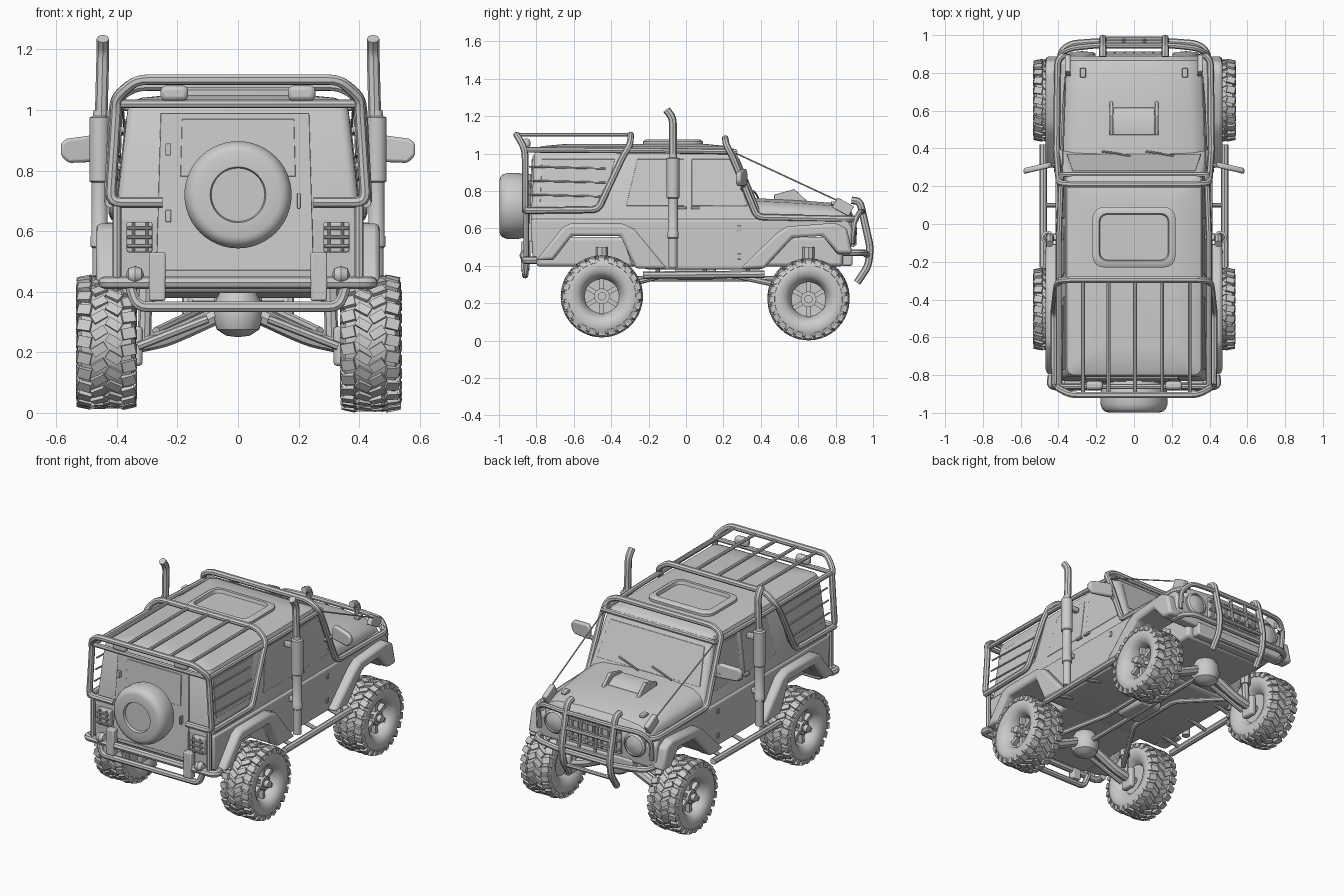
import bpy, bmesh
from math import sin, cos, pi
from mathutils import Vector, Matrix

def mesh(name, verts, faces, bevel=0.0):
    me = bpy.data.meshes.new(name)
    me.from_pydata([tuple(v) for v in verts], [], faces)
    bm = bmesh.new(); bm.from_mesh(me)
    bmesh.ops.recalc_face_normals(bm, faces=bm.faces)
    bm.to_mesh(me); bm.free()
    ob = bpy.data.objects.new(name, me)
    bpy.context.collection.objects.link(ob)
    if bevel:
        m = ob.modifiers.new("bevel", 'BEVEL')
        m.width, m.segments, m.limit_method = bevel, 2, 'ANGLE'
    return ob

def loft(name, rings, bevel=0.0):
    n = len(rings[0])
    f = [[k*n+i, k*n+(i+1) % n, (k+1)*n+(i+1) % n, (k+1)*n+i] for k in range(len(rings)-1) for i in range(n)]
    f += [list(range(n))[::-1], list(range((len(rings)-1)*n, len(rings)*n))]
    return mesh(name, [v for r in rings for v in r], f, bevel)

def lathe(name, prof, axis='X', loc=(0, 0, 0), seg=32):
    def p(r, a, t):
        u, v = r*cos(t), r*sin(t)
        return {'X': (a, u, v), 'Y': (u, a, v), 'Z': (u, v, a)}[axis]
    ob = loft(name, [[p(max(r, .0005), a, 2*pi*i/seg) for i in range(seg)] for r, a in prof])
    ob.location = loc
    return ob

def box(name, loc, size, bevel=0.005, rot=(0, 0, 0), mirror=False):
    x, y, z = [s/2 for s in size]
    ob = loft(name, [[(-x, -y, k), (x, -y, k), (x, y, k), (-x, y, k)] for k in (-z, z)], bevel)
    ob.location, ob.rotation_euler = loc, rot
    if mirror:
        box(name, (-loc[0], loc[1], loc[2]), size, bevel, (rot[0], -rot[1], -rot[2]))
    return ob

def prism(name, yz, x0, x1, bevel=0.0, mirror=False):
    loft(name, [[(x, y, z) for y, z in yz] for x in (x0, x1)], bevel)
    if mirror:
        prism(name, yz, -x0, -x1, bevel)

def tube(name, pts, r, mirror=False, fillet=0.035):
    P = [Vector(p) for p in pts]
    out = []
    for i, p in enumerate(P):
        if i in (0, len(P)-1):
            out.append(p); continue
        a, b = P[i-1]-p, P[i+1]-p
        a = p+a.normalized()*min(fillet, a.length*.45)
        b = p+b.normalized()*min(fillet, b.length*.45)
        out += [a*(1-t)**2+p*2*t*(1-t)+b*t*t for t in (0, .25, .5, .75, 1)]
    cu = bpy.data.curves.new(name, 'CURVE')
    cu.dimensions, cu.bevel_depth, cu.bevel_resolution, cu.use_fill_caps = '3D', r, 2, True
    s = cu.splines.new('POLY'); s.points.add(len(out)-1)
    for q, v in zip(s.points, out):
        q.co = (*v, 1)
    bpy.context.collection.objects.link(bpy.data.objects.new(name, cu))
    if mirror:
        tube(name, [(-x, y, z) for x, y, z in pts], r, False, fillet)

def hoop(name, half, r):
    tube(name, half + [(-x, y, z) for x, y, z in half[::-1]], r)

def rrect(hx, y0, y1, r, z, n=4):
    out = []
    for cx, cy, a in ((hx-r, y1-r, 0), (r-hx, y1-r, 1), (r-hx, y0+r, 2), (hx-r, y0+r, 3)):
        out += [(cx+r*cos((a+k/n)*pi/2), cy+r*sin((a+k/n)*pi/2), z) for k in range(n+1)]
    return out

# Lower body with wheel arches, inner floor
prism("lower_body", [(-.82, .43), (-.71, .43), (-.62, .56), (-.34, .56), (-.29, .40), (-.2, .38), (.4, .38),
      (.46, .43), (.57, .55), (.73, .56), (.81, .46), (.88, .46), (.89, .6), (.86, .65), (-.83, .65)], -.415, .415, .012)
box("floor", (0, .02, .475), (.58, 1.64, .16), .02)
# Cabin and roof
loft("cabin", [rrect(.405, -.83, .42, .03, .64), rrect(.365, -.81, .27, .03, 1.0), rrect(.355, -.80, .255, .04, 1.025),
               rrect(.32, -.77, .22, .05, 1.04), rrect(.22, -.66, .12, .05, 1.05)])
def sec(y, w, d):
    h = [(w, .6), (w, .68+d), (w-.02, .71+d), (w-.08, .735+d), (.12, .75+d)]
    return [(x, y, z) for x, z in h] + [(-x, y, z) for x, z in h[::-1]]
loft("hood", [sec(.36, .39, .012), sec(.6, .38, .0), sec(.8, .365, -.015), sec(.865, .36, -.035), sec(.89, .345, -.07)])
# Hood scoop
prism("hood_scoop", [(.47, .74), (.47, .775), (.56, .78), (.62, .75)], -.11, .11, .006)
prism("scoop_side", [(.47, .74), (.47, .78), (.58, .81), (.66, .735)], .11, .13, .004, True)
# Wheel arch flares
prism("rear_flare", [(-.80, .43), (-.66, .605), (-.62, .625), (-.34, .625), (-.28, .60), (-.10, .385), (-.27, .385),
      (-.30, .45), (-.35, .56), (-.61, .56), (-.71, .43)], .38, .468, .016, True)
prism("front_flare", [(.29, .385), (.48, .57), (.54, .61), (.80, .63), (.86, .60), (.89, .465), (.81, .465),
      (.73, .56), (.57, .55), (.45, .42), (.42, .385)], .38, .468, .016, True)

# Side windows following the tilted cabin sides
def side(z):
    return .405-(z-.64)*.111
def side_panel(name, yz, t):
    for s in (1, -1):
        loft(name, [[(s*(side(z)+d), y, z) for y, z in yz] for d in (-.01, t)], .002)
side_panel("door_window", [(.03, .72), (.33, .72), (.245, .97), (.03, .97)], .003)
side_panel("middle_window", [(-.32, .72), (-.01, .72), (-.01, .97), (-.26, .97)], .003)
side_panel("rear_window", [(-.78, .74), (-.44, .74), (-.38, .97), (-.77, .97)], .003)
for z in (.78, .855, .93):
    tube("window_bar", [(side(z)+.012, -.84, z), (side(z)+.008, -.43, z-.01)], .005, True)
for y in (-.02, .05):
    box("door_handle", (.403, y, .71), (.02, .045, .014), .003, mirror=True)
for z in (.45, .60):
    box("hinge", (.417, .285, z), (.012, .02, .03), .003, mirror=True)
# Windshield and wipers
def wy(z):
    return .42-(z-.64)*.417
loft("windshield", [[(x, wy(z)+d, z) for x, z in ((-.355, .765), (.355, .765), (.325, .975), (-.325, .975))] for d in (-.01, .004)], .002)
for x in (-.17, .06):
    tube("wiper", [(x, .385, .765), (x+.07, .375, .785), (x+.15, .36, .80)], .005)
# Roof hatch
loft("roof_hatch", [rrect(.22, -.23, .09, .06, 1.02), rrect(.22, -.23, .09, .06, 1.065), rrect(.205, -.215, .075, .05, 1.075),
                    rrect(.185, -.195, .055, .04, 1.075), rrect(.18, -.19, .05, .04, 1.055)])
# Rear door, spare wheel, tail lights
loft("rear_door", [[(x, -.833+.054*(z-.64)-d, z) for x, z in ((-.27, .47), (.25, .47), (.235, .99), (-.255, .99))] for d in (-.03, .005)], .002)
loft("rear_door_window", [[(x, -.835+.054*(z-.64)-d, z) for x, z in ((-.19, .78), (.19, .78), (.185, .97), (-.185, .97))] for d in (-.03, .008)], .002)
lathe("spare_wheel", [(.0, -.83), (.12, -.83), (.15, -.86), (.17, -.87), (.177, -.90), (.177, -.955), (.168, -.98), (.155, -.992),
                      (.14, -.997), (.092, -.997), (.088, -.98), (0, -.98)], 'Y', (0, 0, .72), 48)
for z in (.65, .87):
    box("rear_hinge", (-.23, -.842, z), (.018, .025, .04), .003)
box("rear_handle", (.2, -.842, .7), (.012, .02, .05), .003)
box("tail_light", (.325, -.835, .58), (.085, .05, .10), .006, mirror=True)
for z in (.55, .58, .61):
    tube("tail_light_guard", [(.285, -.868, z), (.365, -.868, z)], .006, True)
for x in (.30, .345):
    tube("tail_light_guard", [(x, -.865, .535), (x, -.865, .63)], .005, True)
box("roof_lamp", (.21, -.855, 1.055), (.09, .045, .05), .015, mirror=True)

# Roof rack and outer cage
hoop("rear_hoop", [(.25, -.86, .695), (.422, -.86, .695), (.402, -.86, 1.0), (.402, -.87, 1.04), (.335, -.905, 1.10)], .018)
tube("rear_post", [(.40, -.855, .695), (.40, -.855, .43)], .015, True)
hoop("middle_hoop", [(.422, -.86, .695), (.425, -.47, .70), (.41, -.335, .99), (.402, -.30, 1.045), (.335, -.295, 1.10)], .018)
hoop("front_hoop", [(.355, .91, .65), (.405, .87, .65), (.41, .38, .66), (.40, .25, .98), (.395, .215, 1.045), (.335, .21, 1.08)], .018)
tube("roof_rail", [(.385, .27, 1.01), (.398, -.1, 1.015), (.398, -.865, 1.02)], .015, True)
for y, z in ((-.86, 1.02), (.262, 1.01)):
    tube("cage_cross_bar", [(.395, y, z), (-.395, y, z)], .014)
for x in (-.27, -.135, .005, .15, .295):
    tube("rack_slat", [(x, -.295, 1.10), (x, -.905, 1.10)], .010)
tube("limb_wire", [(.38, .27, 1.0), (.36, .85, .73)], .004, True)
box("wire_bracket", (.35, .84, .715), (.03, .10, .06), .005, (-.5, 0, 0), True)
box("hood_latch", (.27, .80, .735), (.03, .05, .02), .004, mirror=True)
# Snorkels and mirrors
for s in (1, -1):
    lathe("snorkel", [(.024, .39), (.024, .545), (.03, .55), (.03, .58), (.027, .585), (.027, .76), (.034, .765), (.034, .975),
                      (.022, .98), (.02, 1.0)], 'Z', (s*.457, -.07, 0), 20)
    tube("snorkel_top", [(s*.452, -.07, .96), (s*.446, -.07, 1.19), (s*.446, -.105, 1.235)], .021)
    box("snorkel_mount", (s*.43, -.07, .60), (.05, .04, .03))
    box("snorkel_mount", (s*.415, -.07, .93), (.08, .03, .03))
    loft("mirror", [[(s*x, y+d, z) for x, y, z in ((.435, .30, .83), (.56, .27, .825), (.585, .265, .85), (.585, .265, .89),
          (.565, .27, .905), (.455, .295, .92), (.435, .30, .90))] for d in (0, .03)], .01)
tube("mirror_arm", [(.37, .30, .80), (.46, .315, .86)], .012, True)

# Front face: grille, headlights
box("grille", (0, .885, .585), (.36, .03, .17), .006)
for k in range(7):
    box("grille_slat", (-.15+.05*k, .903, .585), (.012, .015, .155), .003)
for z in (.53, .585, .64):
    box("grille_bar", (0, .905, z), (.36, .015, .012), .003)
for s in (1, -1):
    lathe("headlight", [(.07, .87), (.072, .90), (.06, .91), (.057, .902), (.03, .912), (.0, .915)], 'Y', (s*.275, 0, .585), 28)
# Bull bar and front bumper
tube("bull_bar_upright", [(.165, .885, .75), (.165, .93, .745), (.165, .985, .50), (.165, .975, .40), (.165, .915, .31)], .02, True)
hoop("bull_bar_loop", [(.385, .885, .52), (.39, .90, .64), (.335, .93, .69), (.2, .945, .69)], .015)
for z, y in ((.60, .96), (.50, .98), (.37, .955)):
    tube("bull_bar_cross", [(-.165, y, z), (.165, y, z)], .012)
for x in (-.055, .055):
    tube("bull_bar_post", [(x, .945, .69), (x, .975, .50)], .010)
hoop("front_bumper", [(.395, .84, .47), (.385, .92, .47), (.33, .955, .47), (.2, .965, .46)], .018)
box("front_skid", (0, .86, .44), (.5, .06, .08), .01)
# Rear bumper
hoop("rear_bumper", [(.435, -.80, .43), (.445, -.86, .43)], .021)
hoop("rear_bumper_lower", [(.36, -.85, .43), (.335, -.86, .35)], .018)
box("bumper_bracket", (.267, -.86, .45), (.055, .045, .16), .006, mirror=True)
for s in (1, -1):
    lathe("tow_ball", [(0, -.03), (.022, -.022), (.03, 0), (.022, .022), (0, .03)], 'X', (s*.34, -.86, .455), 16)
# Side steps
tube("side_step", [(.48, -.23, .35), (.48, .42, .355)], .020, True)
for y in (-.15, .1, .33):
    tube("step_mount", [(.48, y, .353), (.33, y, .39)], .012, True)

# Chassis, axles, suspension
tube("drive_shaft", [(0, -.42, .33), (0, .62, .33)], .015)
tube("trailing_link", [(.27, -.42, .27), (.10, -.12, .35), (.10, .25, .35), (.27, .62, .27)], .015, True)
box("transfer_case", (0, .05, .37), (.16, .22, .09), .02)
for y in (-.45, .655):
    lathe("differential", [(0, .25), (.04, .255), (.07, .275), (.082, .31), (.08, .36), (.06, .40), (0, .42)], 'Z', (0, y, 0), 24)
    tube("axle_arm", [(.04, y, .335), (.17, y, .275), (.24, y, .245), (.38, y, .215)], .028, True)
    tube("steering_link", [(.10, y-.07, .31), (.33, y-.06, .22)], .014, True)
    box("hub_carrier", (.335, y, .22), (.04, .09, .13), .012, mirror=True)
    tube("damper", [(.31, y, .21), (.305, y, .38)], .022, True)
    tube("damper_top", [(.305, y, .36), (.30, y, .50)], .031, True)

# Wheel: lathed tyre, lug tread, rim with spokes and bolts
wheel = lathe("wheel", [(0, -.05), (.09, -.05), (.108, -.078), (.15, -.098), (.182, -.096), (.202, -.082), (.207, 0), (.202, .082),
              (.182, .096), (.15, .098), (.125, .088), (.108, .072), (.098, .045), (.092, .03), (0, .025)], 'X', seg=48)
bm = bmesh.new(); bm.from_mesh(wheel.data)
def lug(ang, r, x, size, twist=0, tilt=0):
    m = (Matrix.Rotation(ang, 4, 'X') @ Matrix.Translation((x, 0, r)) @ Matrix.Rotation(twist, 4, 'Z')
         @ Matrix.Rotation(tilt, 4, 'Y') @ Matrix.Diagonal((*size, 1)))
    bmesh.ops.create_cube(bm, size=1, matrix=m)
N = 24
for k in range(N):
    a = 2*pi*k/N
    for s in (1, -1):
        b = a + (s > 0)*pi/N
        lug(b, .207, s*.024, (.05, .030, .018), s*.55)
        lug(b+.12, .204, s*.072, (.044, .036, .022), s*-.2, s*.2)
        lug(b+.12, .192, s*.091, (.012, .032, .026), 0, s*-.3)
def cyl(ang, r, x, rad, depth):
    m = Matrix.Rotation(ang, 4, 'X') @ Matrix.Translation((x, 0, r)) @ Matrix.Rotation(pi/2, 4, 'Y')
    bmesh.ops.create_cone(bm, cap_ends=True, segments=16, radius1=rad, radius2=rad, depth=depth, matrix=m)
cyl(0, 0, .045, .042, .05)
cyl(0, 0, .065, .022, .06)
for k in range(6):
    lug(k*pi/3, .062, .042, (.03, .024, .065))
    cyl(k*pi/3+pi/6, .032, .07, .006, .012)
bm.to_mesh(wheel.data); bm.free()
wheel.location = (.437, -.45, .237)
for x, y, z in ((-.434, -.45, .237), (.44, .655, .221), (-.434, .655, .23)):
    w = wheel.copy(); bpy.context.collection.objects.link(w)
    w.location = (x, y, z)
    if x < 0:
        w.rotation_euler = (0, 0, pi)

# Turn curves into meshes and shade
for ob in bpy.data.objects:
    ob.select_set(ob.type == 'CURVE')
    if ob.type == 'CURVE':
        bpy.context.view_layer.objects.active = ob
bpy.ops.object.convert(target='MESH')
bpy.ops.object.select_all(action='SELECT')
bpy.context.view_layer.objects.active = wheel
bpy.ops.object.shade_smooth_by_angle(angle=.6)
